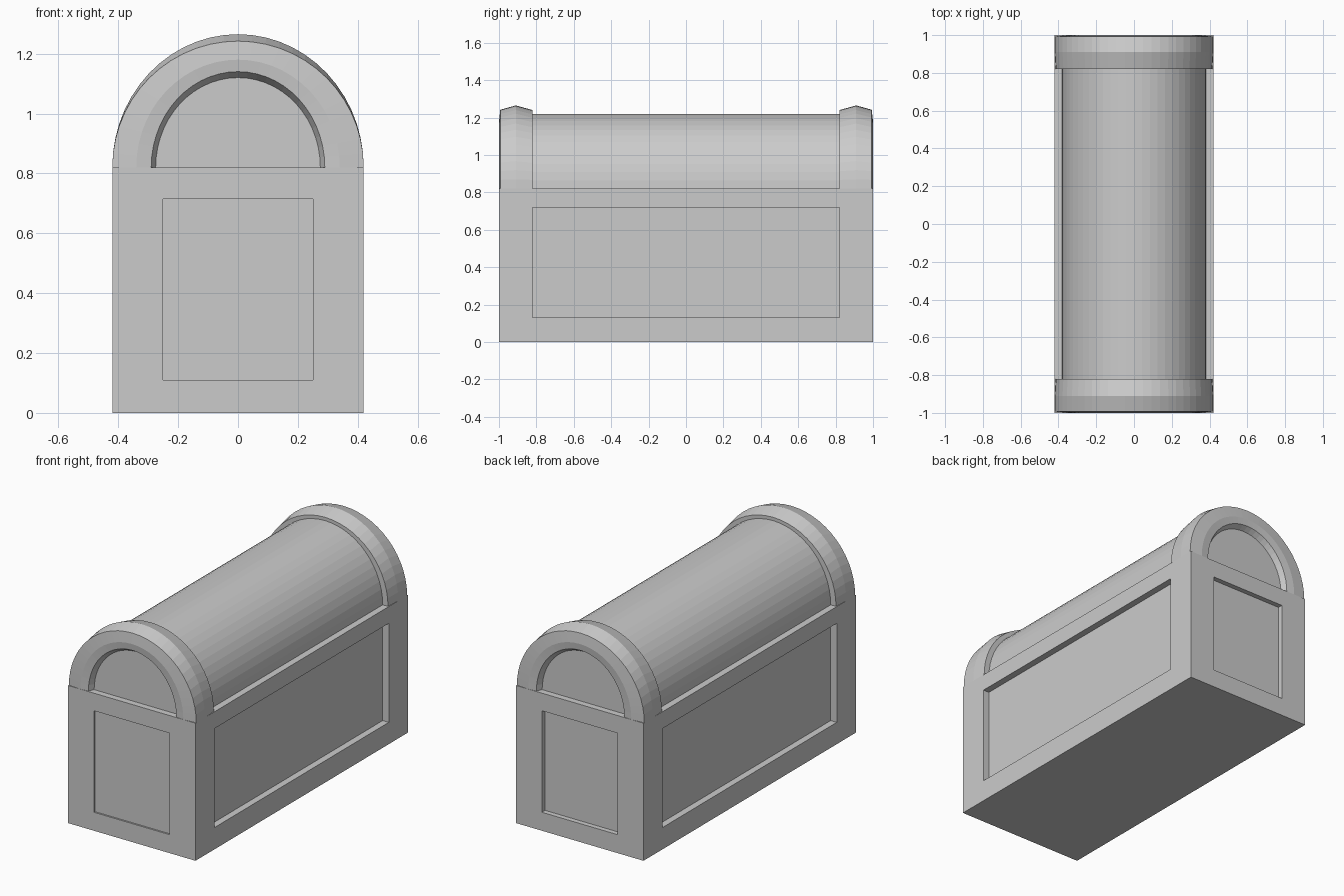
import bpy, bmesh, math
from mathutils import Vector

if "Cube" in bpy.data.objects:
    bpy.data.objects.remove(bpy.data.objects["Cube"])

W, L, H = 0.42, 1.0, 0.82      # half width, half length, body height
SEG = 28


def make_object(name, bm):
    bmesh.ops.remove_doubles(bm, verts=bm.verts, dist=1e-5)
    bmesh.ops.recalc_face_normals(bm, faces=bm.faces)
    mesh = bpy.data.meshes.new(name)
    bm.to_mesh(mesh)
    bm.free()
    obj = bpy.data.objects.new(name, mesh)
    bpy.context.collection.objects.link(obj)
    return obj


def quad(bm, pts):
    bm.faces.new([bm.verts.new(p) for p in pts])


def recessed_wall(bm, centre, across, half, inner_half, z0, z1, depth):
    """Wall from z = 0 to H with a sunken rectangular panel."""
    def rect(h, a, b, d):
        base = centre - centre.normalized() * d
        return [base + across * s * h + Vector((0, 0, z))
                for s, z in ((-1, a), (1, a), (1, b), (-1, b))]
    rings = [rect(half, 0, H, 0), rect(inner_half, z0, z1, 0),
             rect(inner_half, z0, z1, depth)]
    for a, b in zip(rings, rings[1:]):
        for i in range(4):
            j = (i + 1) % 4
            quad(bm, (a[i], a[j], b[j], b[i]))
    quad(bm, rings[-1])


def arch(name, profile, cap_last=False):
    """Sweep (y, x radius, z radius) rings over a half circle."""
    bm = bmesh.new()
    rings = []
    for y, rx, rz in profile:
        rings.append([bm.verts.new((rx * math.cos(math.pi * i / SEG), y,
                                    H + rz * math.sin(math.pi * i / SEG)))
                      for i in range(SEG + 1)])
    for a, b in zip(rings, rings[1:]):
        for i in range(SEG):
            bm.faces.new((a[i], a[i + 1], b[i + 1], b[i]))
    if cap_last:
        bm.faces.new(rings[-1])
    return make_object(name, bm)


# Body with four sunken panels
bm = bmesh.new()
X, Y = Vector((1, 0, 0)), Vector((0, 1, 0))
for s in (-1, 1):
    recessed_wall(bm, X * W * s, Y, L, 0.82, 0.13, 0.72, 0.04)
recessed_wall(bm, Y * -L, X, W, 0.25, 0.11, 0.715, 0.01)
recessed_wall(bm, Y * L, X, W, 0.25, 0.11, 0.715, 0.03)
for z in (0, H):
    quad(bm, [(-W, -L, z), (W, -L, z), (W, L, z), (-W, L, z)])
make_object("body", bm)

# Barrel lid between the end arches
arch("barrel_lid", [(-0.83, 0.38, 0.40), (0.83, 0.38, 0.40)])

# End arches with a ridged rim and a sunken half-round panel
for side, label in ((-1, "front"), (1, "back")):
    profile = [(0.82, 0.37, 0.39), (0.82, 0.415, 0.42), (0.91, 0.42, 0.445),
               (0.993, 0.42, 0.422), (L, 0.34, 0.36), (0.995, 0.29, 0.32),
               (0.962, 0.275, 0.30)]
    arch(label + "_arch", [(y * side, rx, rz) for y, rx, rz in profile],
         cap_last=True)
